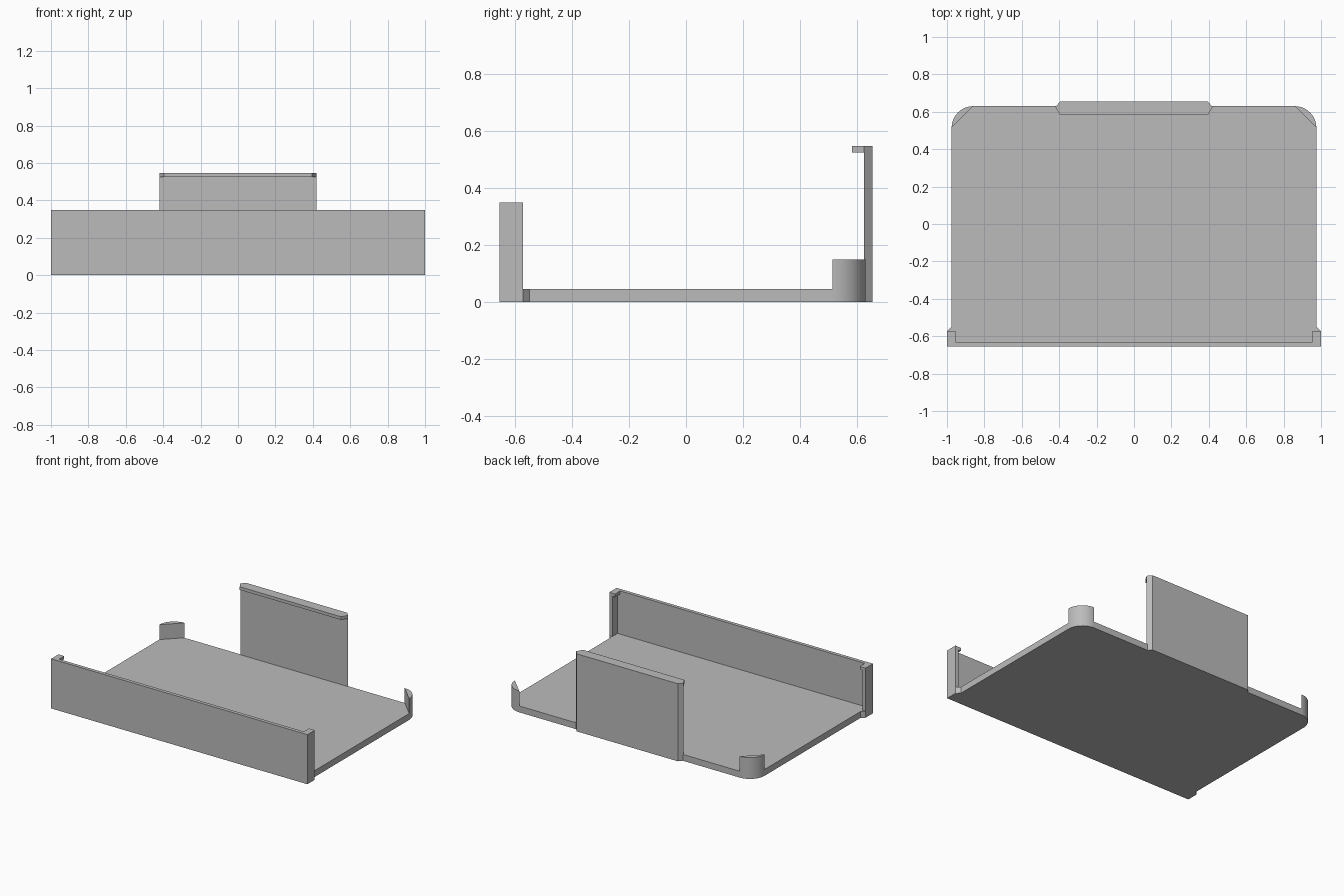
import bpy, bmesh, math

if "Cube" in bpy.data.objects:
    bpy.data.objects.remove(bpy.data.objects["Cube"])

gray = bpy.data.materials.new("plain gray")
gray.diffuse_color = (0.5, 0.5, 0.5, 1)
gray.use_nodes = True
gray.node_tree.nodes["Principled BSDF"].inputs["Base Color"].default_value = gray.diffuse_color


def prism(name, outline, z0, z1, smooth=False):
    """Extrude a counter-clockwise plan outline from z0 to z1."""
    bm = bmesh.new()
    face = bm.faces.new([bm.verts.new((x, y, z0)) for x, y in outline])
    ext = bmesh.ops.extrude_face_region(bm, geom=[face])
    top = [v for v in ext["geom"] if isinstance(v, bmesh.types.BMVert)]
    bmesh.ops.translate(bm, verts=top, vec=(0, 0, z1 - z0))
    bmesh.ops.recalc_face_normals(bm, faces=bm.faces)
    mesh = bpy.data.meshes.new(name)
    bm.to_mesh(mesh)
    bm.free()
    mesh.materials.append(gray)
    obj = bpy.data.objects.new(name, mesh)
    bpy.context.collection.objects.link(obj)
    if smooth:
        bpy.ops.object.select_all(action="DESELECT")
        obj.select_set(True)
        bpy.context.view_layer.objects.active = obj
        bpy.ops.object.shade_smooth_by_angle(angle=math.radians(30))
    return obj


def mirrored(half):
    """Complete a right-half outline with its mirror image."""
    return half + [(-x, y) for x, y in reversed(half)]


W, BACK, FRONT, R = 0.975, 0.63, -0.655, 0.115
SIDE_BACK = -0.573                      # rear end of the side flanges
arc = [(W - R + R * math.cos(math.radians(a)), BACK - R + R * math.sin(math.radians(a)))
       for a in [i * 7.5 for i in range(13)]]

# Tray floor: rounded rear corners, small tapers into the front flanges
prism("floor", mirrored([(1, FRONT), (1, SIDE_BACK), (W, -0.55)] + arc), 0, 0.045, True)

# Front wall with end flanges wrapping back
prism("front_wall", mirrored([(1, FRONT), (1, SIDE_BACK), (W, SIDE_BACK), (W, -0.63)]),
      0, 0.35)

# Corner posts and the small lips on top of the flanges
for side, s in (("right", 1), ("left", -1)):
    prism(side + "_corner_post", [(s * x, y) for x, y in arc], 0.045, 0.15, True)
    prism(side + "_flange_lip", [(s * x, y) for x, y in
          ((W, -0.63), (W, SIDE_BACK), (0.955, SIDE_BACK), (0.955, -0.63))], 0.328, 0.35)

# Rear clip: upright tab with tapered ends and an inward lip
prism("rear_tab", mirrored([(0.42, 0.625), (0.395, 0.655)]), 0, 0.547)
prism("rear_lip", mirrored([(0.395, 0.583), (0.42, 0.625)]), 0.525, 0.547)
